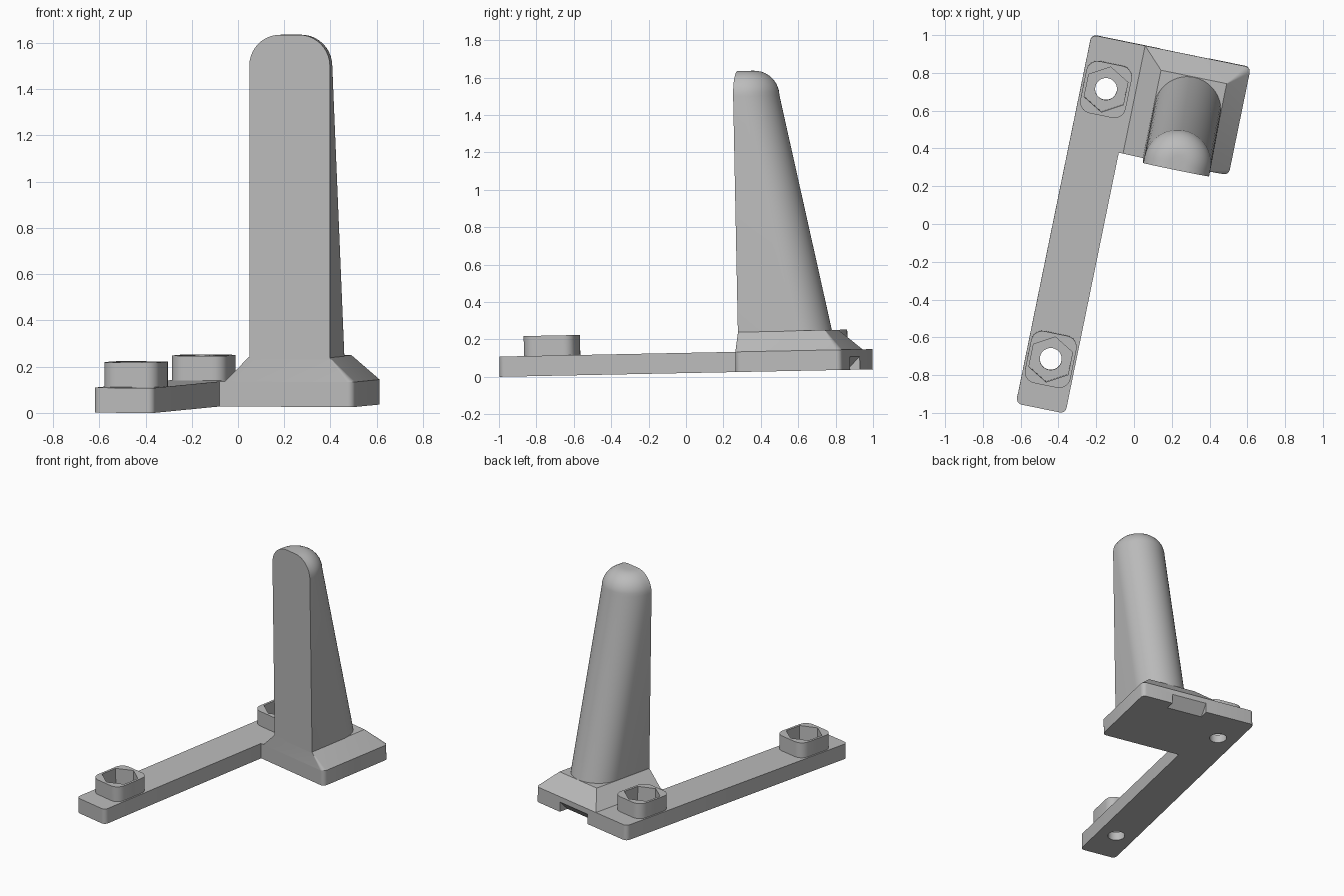
import bpy, bmesh
from math import pi, sin, cos, sqrt, radians
from mathutils import Matrix, Vector

cube = bpy.data.objects.get("Cube")
if cube:
    bpy.data.objects.remove(cube)

grey = bpy.data.materials.new("plain grey")
grey.use_nodes = True
colour = (0.5, 0.5, 0.5, 1)
grey.diffuse_color = colour
grey.node_tree.nodes["Principled BSDF"].inputs["Base Color"].default_value = colour

# The bracket is drawn square to its own axes, then turned and tilted slightly
PLACE = (Matrix.Translation((-0.625, -0.948, 0.001))
         @ Matrix.Rotation(radians(1.15), 4, 'X') @ Matrix.Rotation(radians(-11.57), 4, 'Z'))

LENGTH, WIDTH, ARM, DEPTH = 1.993, 0.861, 0.267, 0.583
THICK, TOP = 0.108, 0.215
FRONT = LENGTH - DEPTH


def rounded(corners):
    """Outline from (x, y, radius) corners; zero radius stays sharp."""
    out, n = [], len(corners)
    for i, (x, y, r) in enumerate(corners):
        p = Vector((x, y))
        if r == 0:
            out.append(p)
            continue
        a = (Vector(corners[i - 1][:2]) - p).normalized()
        b = (Vector(corners[(i + 1) % n][:2]) - p).normalized()
        for k in range(6):
            t = k / 5 * pi / 2
            out.append(p + r * (a * (1 - sin(t)) + b * (1 - cos(t))))
    return out


def ring(outline, z):
    return [(p[0], p[1], z) for p in outline]


def circle(x, y, r, n):
    return [(x + r * sin(2 * pi * k / n), y + r * cos(2 * pi * k / n)) for k in range(n)]


def loft(name, rings):
    """Closed solid skinned through matching rings."""
    bm = bmesh.new()
    loops = [[bm.verts.new(p) for p in r] for r in rings]
    n = len(loops[0])
    for low, high in zip(loops, loops[1:]):
        for i in range(n):
            j = (i + 1) % n
            bm.faces.new((low[i], low[j], high[j], high[i]))
    bm.faces.new(loops[0][::-1])
    bm.faces.new(loops[-1])
    bmesh.ops.recalc_face_normals(bm, faces=bm.faces)
    bm.transform(PLACE)
    mesh = bpy.data.meshes.new(name)
    bm.to_mesh(mesh)
    bm.free()
    mesh.materials.append(grey)
    ob = bpy.data.objects.new(name, mesh)
    bpy.context.collection.objects.link(ob)
    return ob


def activate(ob):
    bpy.ops.object.select_all(action='DESELECT')
    ob.select_set(True)
    bpy.context.view_layer.objects.active = ob


def cut(ob, cutters):
    activate(ob)
    for c in cutters:
        mod = ob.modifiers.new("cut", 'BOOLEAN')
        mod.operation, mod.solver, mod.object = 'DIFFERENCE', 'EXACT', c
        bpy.ops.object.modifier_apply(modifier=mod.name)


# L-shaped base plate
R = 0.03
plate = rounded([(0, 0, R), (ARM, 0, R), (ARM, FRONT, 0), (WIDTH, FRONT, R),
                 (WIDTH, LENGTH, R), (0, LENGTH, R)])
base = loft("base_plate", [ring(plate, 0), ring(plate, THICK)])

# Sloped plinth, flush with the front
LEFT, SLOPE = 0.29, 0.108


def plinth_outline(inset, r):
    return rounded([(LEFT + inset, FRONT, 0), (WIDTH - inset, FRONT, r),
                    (WIDTH - inset, LENGTH - inset, r), (LEFT + inset, LENGTH - inset, 0)])


plinth = loft("plinth", [ring(plinth_outline(0, R), THICK),
                         ring(plinth_outline(SLOPE, 0.002), TOP)])

# Leaning post: flat front, round back, rounded top
MID, RADIUS, FILLET, SHOULDER, ARC = 0.577, 0.178, 0.135, 1.474, 24


def post_ring(z):
    r = RADIUS
    centre = 1.705 - 0.26 * (z - TOP) / (SHOULDER - TOP)
    if z > SHOULDER:
        centre = 1.445
        r -= FILLET - sqrt(max(0, FILLET ** 2 - (z - SHOULDER) ** 2))
    pts = [(MID - r, FRONT), (MID + r, FRONT)]
    pts += [(MID + r * cos(pi * k / ARC), centre + r * sin(pi * k / ARC)) for k in range(ARC + 1)]
    return ring(pts, z)


levels = [TOP - 0.01, SHOULDER] + [SHOULDER + FILLET * sin(pi / 2 * k / 10) for k in range(1, 11)]
post = loft("post", [post_ring(z) for z in levels])

# Two bosses with hexagonal nut pockets and bolt holes
cutters, bosses = [], []
X, HW, HL = ARM / 2, 0.1225, 0.14
for name, y in (("front", ARM), ("back", LENGTH - ARM)):
    block = rounded([(X + sx * HW, y + sy * HL, 0.06)
                     for sx, sy in ((-1, -1), (1, -1), (1, 1), (-1, 1))])
    bosses.append(loft(name + "_boss", [ring(block, THICK), ring(block, TOP)]))
    hexagon, hole = circle(X, y, 0.122, 6), circle(X, y, 0.058, 32)
    cutters.append(loft("pocket_cutter", [ring(hexagon, 0.06), ring(hexagon, 0.3)]))
    cutters.append(loft("hole_cutter", [ring(hole, -0.1), ring(hole, 0.3)]))

# Wedge notch under the back edge
BACK = LENGTH + 0.02
notch = loft("notch_cutter", [[(x, BACK, 0.09), (x, BACK, -0.02), (x, BACK - 0.11, -0.02)]
                              for x in (0.37, 0.632)])

cut(base, cutters + [notch])
for i, boss in enumerate(bosses):
    cut(boss, cutters[2 * i:2 * i + 2])
for c in cutters + [notch]:
    bpy.data.objects.remove(c)

for ob in [base, plinth, post] + bosses:
    activate(ob)
    bpy.ops.object.shade_smooth_by_angle(angle=radians(30))
